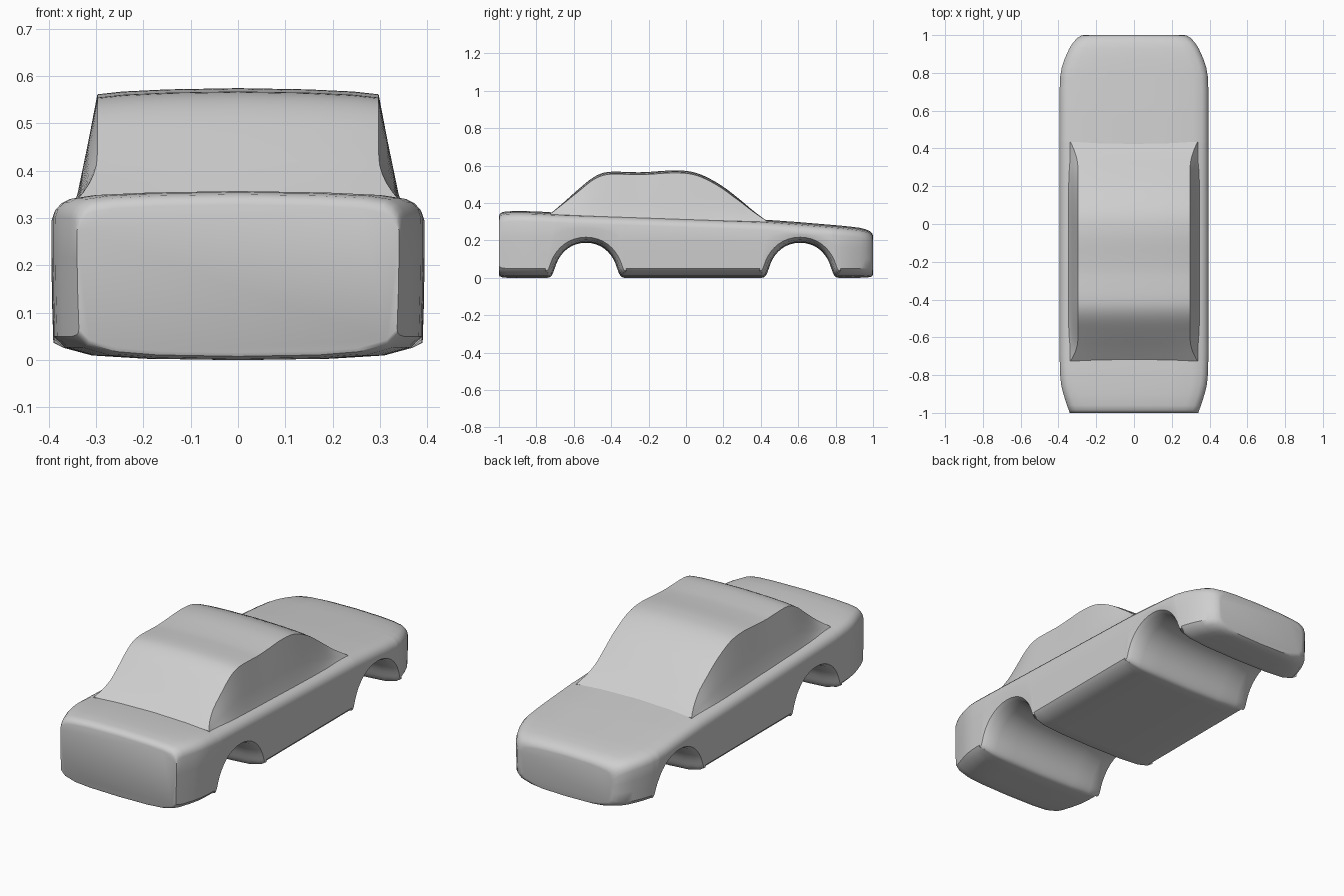
import bpy, bmesh, math
from mathutils import Vector
from mathutils.geometry import interpolate_bezier

cube = bpy.data.objects.get("Cube")
if cube:
    bpy.data.objects.remove(cube, do_unlink=True)

paint = bpy.data.materials.new("light_grey")
paint.use_nodes = True
GREY = (0.62, 0.62, 0.62, 1)
paint.diffuse_color = GREY
for node in paint.node_tree.nodes:
    if node.type == 'BSDF_PRINCIPLED':
        node.inputs["Base Color"].default_value = GREY


def lerp(a, b, t):
    return a + (b - a) * t


def sample(table, y):
    """Linear lookup of a value along y."""
    if y <= table[0][0]:
        return table[0][1]
    for (a, u), (b, v) in zip(table, table[1:]):
        if y <= b:
            return lerp(u, v, (y - a) / (b - a))
    return table[-1][1]


def smooth_path(pts, steps=3):
    """Catmull-Rom subdivision of a 2D path."""
    p = [Vector(q) for q in [pts[0]] + pts + [pts[-1]]]
    out = []
    for a, b, c, d in zip(p, p[1:], p[2:], p[3:]):
        for k in range(steps):
            t = k / steps
            out.append(0.5 * (2 * b + (c - a) * t + (2 * a - 5 * b + 4 * c - d) * t * t
                              + (3 * b - a - 3 * c + d) * t ** 3))
    return out + [p[-1]]


def loft(name, halves):
    """Mirror half sections (centre to centre), join them and cap the ends."""
    bm = bmesh.new()
    rings = []
    for half in halves:
        ring = half + [(-x, y, z) for x, y, z in reversed(half) if x > 1e-6]
        rings.append([bm.verts.new(v) for v in ring])
    n = len(rings[0])
    for r, s in zip(rings, rings[1:]):
        for i in range(n):
            j = (i + 1) % n
            bm.faces.new((r[i], r[j], s[j], s[i]))
    bm.faces.new(rings[0])
    bm.faces.new(rings[-1])
    bmesh.ops.recalc_face_normals(bm, faces=bm.faces)
    mesh = bpy.data.meshes.new(name)
    bm.to_mesh(mesh)
    bm.free()
    mesh.materials.append(paint)
    obj = bpy.data.objects.new(name, mesh)
    bpy.context.collection.objects.link(obj)
    bpy.ops.object.select_all(action='DESELECT')
    obj.select_set(True)
    bpy.context.view_layer.objects.active = obj
    bpy.ops.object.shade_smooth_by_angle(angle=math.radians(35))
    return obj


# Body outline: top height and half width along the length
TOP = [(-1, .328), (-.996, .34), (-.985, .35), (-.96, .355), (-.9, .357), (-.8, .355),
       (-.72, .35), (.43, .31), (.6, .298), (.85, .277), (.93, .267), (.97, .257),
       (.985, .248), (.997, .234), (1, .222)]
WIDTH = [(-1, .34), (-.95, .358), (-.9, .374), (-.85, .386), (-.8, .391), (-.7, .394),
         (.7, .394), (.78, .391), (.83, .382), (.88, .365), (.93, .342), (.96, .323),
         (.985, .3), (.997, .28), (1, .268)]


# Underside path with two wheel arches
def arch(centre):
    foot = interpolate_bezier((-.205, 0), (-.18, 0), (-.175, .03), (-.165, .055), 6)
    crown = interpolate_bezier((-.165, .055), (-.145, .125), (-.09, .187), (0, .187), 10)
    left = [(p[0], p[1]) for p in foot[:-1] + crown]
    whole = left + [(-y, z) for y, z in reversed(left[:-1])]
    return [(centre + y, z) for y, z in whole]


front_end = [(-1, .016), (-.996, .008), (-.985, .003), (-.96, 0), (-.9, 0), (-.85, 0), (-.8, 0)]
middle = [(-.28 + .08 * i, 0) for i in range(9)]
rear_end = [(.83, 0), (.88, 0), (.93, 0), (.96, .001), (.985, .004), (.997, .01), (1, .018)]
under = [Vector(p) for p in front_end + arch(-.535) + middle + arch(.61) + rear_end]

# Lower body: rounded sections following the underside path
LOWER = [(.085, .01), (.026, .027), (.004, .05)]
SHOULDER = [(0, .055), (.006, .037), (.018, .024), (.035, .015), (.08, .008)]
sections = []
last = len(under) - 1
for i, p in enumerate(under):
    tangent = (under[min(i + 1, last)] - under[max(i - 1, 0)]).normalized()
    normal = Vector((-tangent.y, tangent.x))
    if p.y < .02 and abs(p.x) > .9:
        normal = Vector((0, 1))
    k = lerp(1, .6, min(1, p.y / .03)) if abs(p.x) < .9 else 1
    w, top = sample(WIDTH, p.x), sample(TOP, p.x)
    half = [(0, p.x, p.y), (.5 * w, p.x, p.y + .003)]
    for inset, d in LOWER:
        q = p + normal * d * k
        half.append((sample(WIDTH, q.x) - inset, q.x, q.y))
    x0, y0, z0 = half[-1]
    for t in (.33, .67):
        half.append((lerp(x0, w, t) + .001, lerp(y0, p.x, t), lerp(z0, top - .055, t)))
    half += [(w - inset, p.x, top - d) for inset, d in SHOULDER]
    half += [(.5 * w, p.x, top - .003), (0, p.x, top)]
    sections.append(half)
loft("car_body", sections)

# Cabin: roof strip with creased edges and sides leaning out to the belt line
ROOF = [(-.725, .343), (-.66, .398), (-.58, .469), (-.51, .527), (-.455, .557), (-.4, .567),
        (-.32, .566), (-.25, .564), (-.17, .568), (-.1, .573), (-.04, .574), (.03, .567),
        (.1, .543), (.19, .493), (.28, .425), (.36, .358), (.435, .302)]
sections = []
for y, z in smooth_path(ROOF):
    belt = sample(TOP, y) - .014
    rise = max(0, z - belt)
    flare = max(0, 1 - rise / .11)
    crease = .297 + .045 * flare ** 2
    edge = z - .013 * min(1, rise / .15)
    base = min(belt, edge) - .012
    half = [(0, y, z), (.5 * crease, y, lerp(z, edge, .2)),
            (.82 * crease, y, lerp(z, edge, .55)), (crease, y, edge)]
    half += [(lerp(crease, .347, t), y, lerp(edge, base, t)) for t in (.3, .6, .85)]
    half += [(.352, y, base), (0, y, base - .01)]
    sections.append(half)
loft("cabin", sections)
